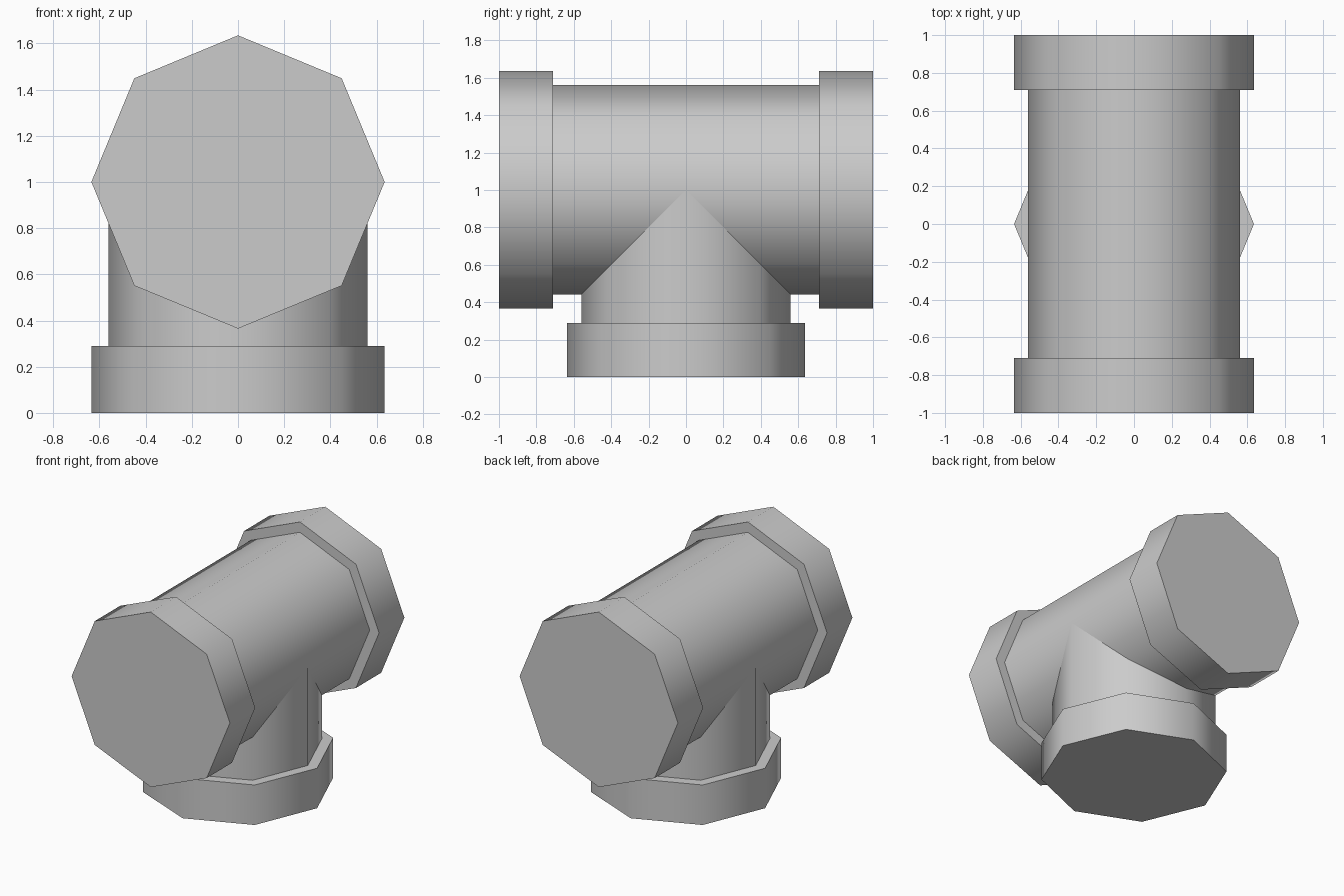
import bpy
import math
from mathutils import Matrix

SIDES = 8
PIPE_R, COLLAR_R = 0.56, 0.635
COLLAR_LEN = 0.29
AXIS_Z = 1.0

default = bpy.data.objects.get("Cube")
if default:
    bpy.data.objects.remove(default, do_unlink=True)

grey = bpy.data.materials.new("pipe grey")
grey.use_nodes = True
colour = (0.6, 0.6, 0.6, 1)
grey.diffuse_color = colour
grey.node_tree.nodes["Principled BSDF"].inputs["Base Color"].default_value = colour


def tube(name, radius, length, centre, along_y=False):
    """Closed octagonal prism with a corner on each main axis."""
    bpy.ops.mesh.primitive_cylinder_add(vertices=SIDES, radius=radius, depth=length)
    ob = bpy.context.object
    ob.name = ob.data.name = name
    turn = Matrix.Rotation(math.pi / 2, 4, 'X') if along_y else Matrix.Identity(4)
    ob.data.transform(turn)
    ob.location = centre
    ob.data.materials.append(grey)
    # rounded sides, crisp end caps
    bpy.ops.object.shade_smooth_by_angle(angle=math.radians(60))
    return ob


# Horizontal run, its ends just inside the collars
offset = 1 - COLLAR_LEN / 2
tube("main_pipe", PIPE_R, 2 * (1 - COLLAR_LEN) + 0.02, (0, 0, AXIS_Z), True)
for name, side in (("front_collar", -1), ("back_collar", 1)):
    tube(name, COLLAR_R, COLLAR_LEN, (0, side * offset, AXIS_Z), True)

# Branch rising from its collar to the centre of the run
base = COLLAR_LEN - 0.01
tube("branch_pipe", PIPE_R, AXIS_Z - base, (0, 0, (AXIS_Z + base) / 2))
tube("bottom_collar", COLLAR_R, COLLAR_LEN, (0, 0, COLLAR_LEN / 2))
